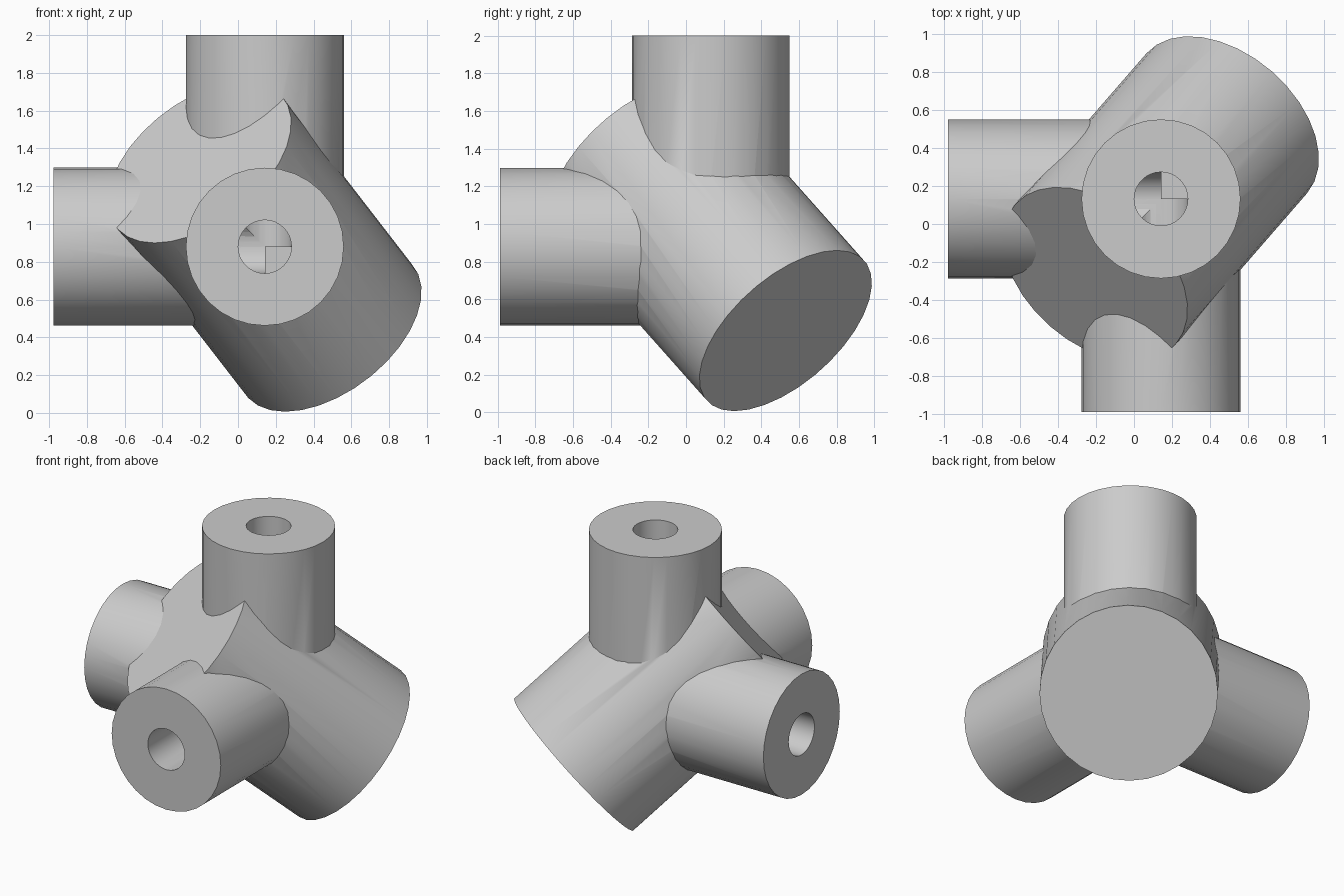
import bpy
import math
from mathutils import Vector

if "Cube" in bpy.data.objects:
    bpy.data.objects.remove(bpy.data.objects["Cube"])

HUB = Vector((0.142, 0.132, 0.88))           # where all axes meet
CORE_AXIS = Vector((0.5, 0.575, -0.647)).normalized()
ARMS = {"left": Vector((-1, 0, 0)), "front": Vector((0, -1, 0)), "top": Vector((0, 0, 1))}
ARM_LENGTH = 1.12

grey = bpy.data.materials.new("plain grey")
grey.diffuse_color = (0.6, 0.6, 0.6, 1)
grey.use_nodes = True
grey.node_tree.nodes["Principled BSDF"].inputs["Base Color"].default_value = grey.diffuse_color


def cylinder(name, axis, start, end, radius):
    """Cylinder along an axis through the hub, between two distances."""
    bpy.ops.mesh.primitive_cylinder_add(
        vertices=32, radius=radius, depth=end - start,
        location=HUB + axis * (start + end) / 2,
        rotation=axis.to_track_quat('Z', 'Y').to_euler())
    obj = bpy.context.object
    obj.name = name
    obj.data.materials.append(grey)
    return obj


def combine(target, tool, operation):
    """Apply a boolean and discard the tool."""
    bpy.context.view_layer.objects.active = target
    mod = target.modifiers.new("boolean", 'BOOLEAN')
    mod.operation = operation
    mod.solver = 'EXACT'
    mod.object = tool
    bpy.ops.object.modifier_apply(modifier=mod.name)
    bpy.data.objects.remove(tool, do_unlink=True)


# Thick diagonal core
joint = cylinder("corner_joint", CORE_AXIS, -0.69, 0.69, 0.56)

# Three perpendicular sockets
for name, axis in ARMS.items():
    combine(joint, cylinder(name + "_socket", axis, 0, ARM_LENGTH, 0.418), 'UNION')

# Bores running from each socket mouth to the hub
for name, axis in ARMS.items():
    combine(joint, cylinder(name + "_bore", axis, 0, ARM_LENGTH + 0.1, 0.141), 'DIFFERENCE')

# Smooth walls with crisp rims
bpy.ops.object.select_all(action='DESELECT')
joint.select_set(True)
bpy.context.view_layer.objects.active = joint
bpy.ops.object.shade_smooth_by_angle(angle=math.radians(30))
